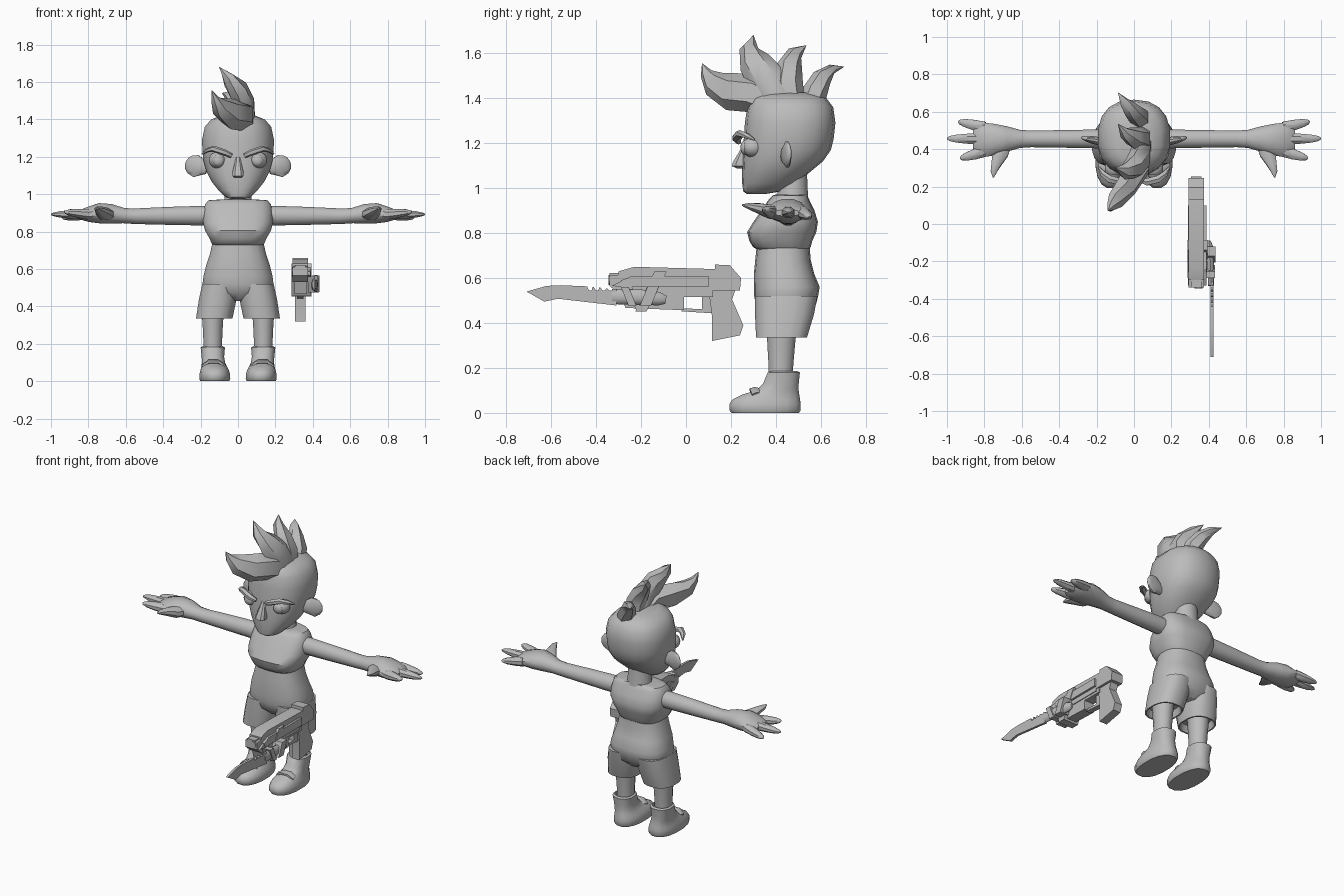
import bpy, bmesh, math
from mathutils import Vector

grey = bpy.data.materials.new("plain grey")
grey.diffuse_color = (0.5, 0.5, 0.5, 1)


def finish(name, bm, mirror=False, angle=40):
    """Clean the mesh, shade it by angle and link it."""
    bmesh.ops.remove_doubles(bm, verts=bm.verts, dist=0.0004)
    bmesh.ops.recalc_face_normals(bm, faces=bm.faces)
    for f in bm.faces:
        f.smooth = True
    for e in bm.edges:
        e.smooth = e.calc_face_angle(0) < math.radians(angle)
    me = bpy.data.meshes.new(name)
    bm.to_mesh(me)
    bm.free()
    me.materials.append(grey)
    ob = bpy.data.objects.new(name, me)
    bpy.context.collection.objects.link(ob)
    if mirror:
        ob.modifiers.new("mirror", 'MIRROR')
    return ob


def loft(name, rings, sides=16, power=1.0, **kw):
    """Skin rings given as (centre, half axis u, half axis v)."""
    bm = bmesh.new()
    rows = []
    for c, u, v in rings:
        row = []
        for i in range(sides):
            t = 2 * math.pi * (i + 0.5) / sides
            a, b = (math.copysign(abs(k) ** power, k) for k in (math.cos(t), math.sin(t)))
            row.append(bm.verts.new(Vector(c) + Vector(u) * a + Vector(v) * b))
        rows.append(row)
    for p, q in zip(rows, rows[1:]):
        for i in range(sides):
            j = (i + 1) % sides
            bm.faces.new((p[i], p[j], q[j], q[i]))
    bm.faces.new(rows[0])
    bm.faces.new(rows[-1])
    return finish(name, bm, **kw)


def stack(name, rows, cx=0.0, **kw):
    """Upright loft; rows are (z, half width, front y, back y[, centre x])."""
    rings = []
    for r in rows:
        x = r[4] if len(r) > 4 else cx
        rings.append(((x, (r[2] + r[3]) / 2, r[0]), (r[1], 0, 0), (0, (r[3] - r[2]) / 2, 0)))
    return loft(name, rings, **kw)


def sweep(name, pts, side, **kw):
    """Tube along a path; pts are (x, y, z, half width along side, half thickness)."""
    P = [Vector(p[:3]) for p in pts]
    rings = []
    for i, p in enumerate(pts):
        t = (P[min(i + 1, len(P) - 1)] - P[max(i - 1, 0)]).normalized()
        s = Vector(side)
        u = (s - t * s.dot(t)).normalized()
        rings.append((P[i], u * p[3], t.cross(u) * p[4]))
    return loft(name, rings, **kw)


def ball(name, c, r, mirror=True):
    bm = bmesh.new()
    bmesh.ops.create_uvsphere(bm, u_segments=14, v_segments=10, radius=1)
    for v in bm.verts:
        v.co = Vector(c) + Vector((v.co.x * r[0], v.co.y * r[1], v.co.z * r[2]))
    return finish(name, bm, mirror)


def prism(name, yz, x0, x1):
    """Extrude a side profile from x0 to x1."""
    bm = bmesh.new()
    f = bm.faces.new([bm.verts.new((x0, y, z)) for y, z in yz])
    new = bmesh.ops.extrude_face_region(bm, geom=[f])['geom']
    bmesh.ops.translate(bm, vec=(x1 - x0, 0, 0), verts=[v for v in new if isinstance(v, bmesh.types.BMVert)])
    return finish(name, bm, angle=20)


def rect(y0, y1, z0, z1):
    return [(y0, z0), (y1, z0), (y1, z1), (y0, z1)]


# head, neck and face
stack("head", [(.975, .04, .27, .36), (.985, .07, .255, .42), (1.02, .105, .25, .49), (1.07, .145, .25, .55),
               (1.12, .17, .25, .61), (1.17, .185, .253, .645), (1.22, .192, .257, .657), (1.29, .195, .262, .665),
               (1.36, .18, .272, .655), (1.40, .145, .288, .625), (1.425, .08, .33, .57)], sides=18, power=.85)
stack("neck", [(.93, .085, .39, .55), (.97, .075, .405, .545), (1.08, .068, .41, .54)], sides=12)
stack("nose", [(1.088, .02, .225, .28), (1.098, .032, .202, .28), (1.115, .032, .206, .28),
               (1.17, .018, .24, .28), (1.20, .012, .255, .28)], sides=8, power=.7, angle=30)
ball("eye", (.107, .298, 1.182), (.05, .05, .045))
ball("iris", (.105, .262, 1.18), (.032, .02, .032))
sweep("eyebrow", [(.035, .235, 1.205, .012, .012), (.07, .225, 1.222, .022, .017), (.13, .24, 1.242, .022, .017),
                  (.165, .268, 1.235, .018, .012), (.19, .305, 1.215, .005, .005)],
      (0, 1, 0), sides=6, mirror=True)
sweep("ear", [(.165, .44, 1.14, .035, .02), (.19, .443, 1.145, .045, .022), (.225, .45, 1.15, .063, .02),
              (.255, .455, 1.16, .052, .014), (.272, .46, 1.165, .034, .01), (.28, .462, 1.168, .01, .004)],
      (0, 0, 1), sides=10, mirror=True, angle=60)

# swept hair locks: spine with half width and half thickness
locks = [
    [(.04, .42, 1.36, .06, .06), (.02, .30, 1.42, .07, .085), (-.04, .20, 1.43, .062, .085),
     (-.10, .125, 1.465, .045, .06), (-.125, .09, 1.51, .022, .028), (-.14, .072, 1.555, .001, .001)],
    [(.04, .42, 1.37, .06, .09), (.035, .36, 1.48, .06, .088), (0, .305, 1.56, .055, .072),
     (-.05, .28, 1.62, .035, .042), (-.10, .30, 1.68, .001, .001)],
    [(.04, .47, 1.37, .055, .06), (.035, .455, 1.47, .058, .065), (0, .46, 1.54, .05, .058),
     (-.05, .485, 1.60, .03, .035), (-.085, .535, 1.635, .001, .001)],
    [(.04, .545, 1.35, .05, .055), (.025, .575, 1.43, .055, .056), (-.01, .605, 1.49, .045, .045),
     (-.05, .65, 1.53, .028, .022), (-.085, .703, 1.54, .001, .001)],
]
for i, lock in enumerate(locks):
    sweep(f"hair_lock_{i + 1}", lock, (1, 0, 0), sides=6, angle=50)

# torso, shirt and shorts
stack("shirt", [(.725, .13, .32, .545), (.738, .143, .298, .555), (.765, .155, .282, .562), (.805, .178, .272, .58),
                (.85, .19, .30, .587), (.90, .187, .335, .572), (.945, .178, .365, .55), (.967, .16, .385, .54),
                (.972, .09, .40, .54)], sides=18, power=.72)
stack("shorts_hips", [(.43, .07, .36, .53), (.47, .175, .315, .575), (.52, .192, .303, .588), (.56, .187, .302, .595),
                      (.62, .172, .302, .57), (.68, .152, .308, .555), (.745, .137, .315, .55)], sides=18, power=.8)
stack("shorts_leg", [(.52, .093, .305, .587, .099), (.44, .102, .305, .572, .108), (.335, .099, .31, .54, .127),
                     (.335, .09, .32, .53, .127), (.38, .08, .33, .52, .127)], sides=16, power=.8, mirror=True)

# legs and shoes
stack("leg", [(.15, .052, .365, .475), (.22, .052, .365, .48), (.30, .056, .36, .487), (.42, .065, .355, .50)],
      cx=.135, sides=12, mirror=True)
stack("shoe", [(0, .078, .20, .505, .124), (.012, .084, .19, .513, .124), (.04, .083, .19, .513, .124),
               (.06, .077, .205, .51, .125), (.082, .068, .25, .506, .128), (.10, .063, .31, .503, .131),
               (.13, .061, .342, .503, .134), (.18, .066, .362, .508, .135), (.187, .055, .375, .495, .135),
               (.165, .05, .38, .49, .135)], sides=16, power=.85, mirror=True)
sweep("shoe_strap", [(.075, .315, .082, .025, .012), (.105, .305, .104, .025, .012), (.155, .305, .104, .025, .012),
                     (.185, .315, .082, .025, .012)], (0, 1, 0), sides=6, mirror=True)

# arms, fingers and thumbs
sweep("arm", [(.12, .455, .885, .05, .05), (.20, .455, .885, .052, .054), (.36, .455, .884, .049, .05),
              (.55, .455, .882, .046, .043), (.61, .455, .885, .05, .042), (.68, .455, .895, .07, .054),
              (.74, .452, .898, .086, .056), (.80, .45, .892, .095, .042), (.845, .45, .89, .085, .026),
              (.86, .45, .89, .06, .015)], (0, 1, 0), sides=12, mirror=True)
fingers = [("outer", .517, .548, .94, .872), ("middle", .455, .457, 1.0, .892), ("inner", .388, .35, .93, .905)]
for label, y0, y1, x1, z1 in fingers:
    x0 = .80
    pts = [(x0 + (x1 - x0) * t, y0 + (y1 - y0) * t, .892 + (z1 - .892) * t, w, h)
           for t, w, h in ((0, .032, .03), (.4, .03, .026), (.75, .023, .019), (.94, .014, .01), (1, .004, .003))]
    sweep(f"{label}_finger", pts, (0, 1, 0), sides=8, mirror=True)
sweep("thumb", [(.70, .43, .89, .05, .035), (.715, .375, .895, .045, .034), (.735, .325, .91, .03, .025),
                (.75, .28, .92, .018, .015), (.752, .25, .925, .004, .004)], (1, 0, 0), sides=8, mirror=True)

# pistol body
prism("pistol_slide", [(-.34, .565), (-.34, .61), (-.30, .615), (-.30, .63), (-.23, .65), (.13, .64), (.13, .66),
                       (.195, .657), (.245, .60), (.24, .545), (.10, .545), (.10, .53), (-.30, .53)], .292, .375)
prism("pistol_rail", [(-.33, .565), (-.24, .61), (.10, .61), (.10, .56), (-.28, .56)], .288, .388)
prism("pistol_frame", [(-.30, .56), (-.27, .467), (-.01, .457), (-.01, .515), (.12, .515), (.12, .56)], .302, .37)
prism("trigger_guard", [(-.02, .452), (.12, .443), (.12, .515), (.072, .515), (.072, .462), (-.02, .465)], .315, .35)
prism("pistol_grip", [(.10, .55), (.115, .435), (.115, .32), (.24, .345), (.255, .39), (.205, .505), (.22, .55)],
      .306, .36)
sweep("barrel", [(.345, -.345, .592, .022, .022), (.345, -.25, .592, .022, .022)], (1, 0, 0), sides=10)
prism("front_sight", rect(-.34, -.30, .60, .622), .305, .36)

# knife strapped to the side
notches = []
for i in range(4):
    y = -.44 + i * .03
    notches += [(y, .563 - i * .003), (y + .008, .545), (y + .02, .545), (y + .024, .56 - i * .003)]
prism("knife_blade", [(-.71, .54), (-.62, .565), (-.56, .568)] + notches +
      [(-.31, .55), (-.31, .478), (-.57, .508), (-.63, .495)], .408, .424)
sweep("knife_handle", [(.412, -.33, .518, .016, .034), (.408, -.20, .515, .02, .034), (.403, -.12, .508, .02, .03),
                       (.40, -.09, .503, .01, .018)], (1, 0, 0), sides=10)
prism("long_strap", [(-.14, .63), (-.085, .63), (-.175, .452), (-.225, .452)], .285, .392)
prism("short_strap", [(-.29, .59), (-.26, .60), (-.19, .455), (-.22, .455)], .287, .39)
prism("strap_over_handle", [(-.17, .565), (-.12, .565), (-.155, .478), (-.205, .478)], .375, .436)
prism("front_strap_over_handle", [(-.29, .56), (-.255, .56), (-.22, .475), (-.255, .475)], .375, .434)
